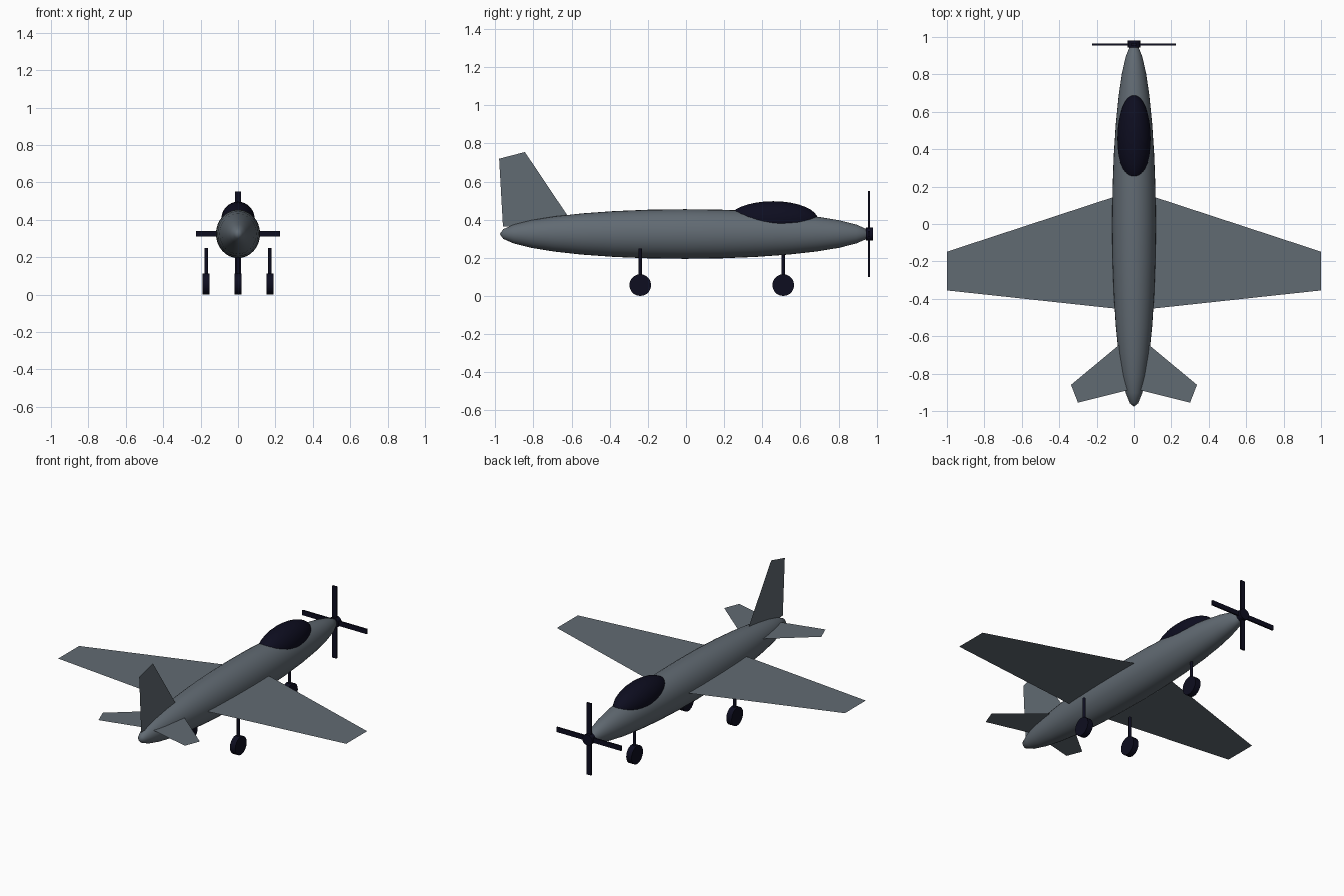
import bpy
import math

if "Cube" in bpy.data.objects:
    bpy.data.objects.remove(bpy.data.objects["Cube"])


def material(name, rgb):
    m = bpy.data.materials.new(name)
    m.diffuse_color = (*rgb, 1)
    m.use_nodes = True
    m.node_tree.nodes["Principled BSDF"].inputs["Base Color"].default_value = m.diffuse_color
    return m


GREY = material("slate grey", (0.12, 0.145, 0.17))
NAVY = material("dark navy", (0.004, 0.004, 0.014))


def finish(name, mat, smooth=None):
    ob = bpy.context.object
    ob.name = name
    ob.data.materials.append(mat)
    bpy.ops.object.transform_apply(location=False, rotation=True, scale=True)
    if smooth:
        bpy.ops.object.shade_smooth_by_angle(angle=math.radians(smooth))
    return ob


def ellipsoid(name, loc, radii, mat, segments=32, rings=16):
    # Poles lie along the length (y) of the plane
    bpy.ops.mesh.primitive_uv_sphere_add(segments=segments, ring_count=rings, radius=1,
                                         location=loc, rotation=(math.pi / 2, 0, 0))
    bpy.context.object.scale = (radii[0], radii[2], radii[1])
    return finish(name, mat, 80)


def box(name, loc, size, mat):
    bpy.ops.mesh.primitive_cube_add(size=1, location=loc)
    bpy.context.object.scale = size
    return finish(name, mat)


def cylinder(name, loc, radius, depth, rot, mat, sides=20):
    bpy.ops.mesh.primitive_cylinder_add(vertices=sides, radius=radius, depth=depth,
                                        location=loc, rotation=rot)
    return finish(name, mat, 40)


def sheet(name, points, mat):
    # Thin flying surface made of one flat face
    me = bpy.data.meshes.new(name)
    me.from_pydata(points, [], [list(range(len(points)))])
    me.materials.append(mat)
    ob = bpy.data.objects.new(name, me)
    bpy.context.collection.objects.link(ob)
    return ob


# Body and canopy
ellipsoid("fuselage", (0, -0.005, 0.325), (0.118, 0.972, 0.13), GREY)
ellipsoid("canopy", (0, 0.457, 0.40), (0.09, 0.235, 0.097), NAVY)

# Wings and tailplanes, given as (x, y) outlines for one side
wing = [(0, -0.463), (1, -0.355), (1, -0.148), (0, 0.18)]
tailplane = [(0, -0.88), (0.30, -0.955), (0.337, -0.86), (0, -0.58)]
for label, z, outline in (("wing", 0.33, wing), ("tailplane", 0.36, tailplane)):
    for side, s in (("right", 1), ("left", -1)):
        # Reversed order keeps the mirrored face pointing up
        sheet(f"{side}_{label}", [(s * x, y, z) for x, y in outline[::s]], GREY)

# Upright fin, given as (y, z)
fin = [(-0.96, 0.365), (-0.58, 0.36), (-0.845, 0.755), (-0.98, 0.72)]
sheet("fin", [(0, y, z) for y, z in fin], GREY)

# Propeller
cylinder("propeller_hub", (0, 0.962, 0.325), 0.034, 0.036, (math.pi / 2, 0, 0), NAVY, 16)
box("propeller_blade_wide", (0, 0.96, 0.325), (0.45, 0.01, 0.03), NAVY)
box("propeller_blade_tall", (0, 0.96, 0.325), (0.03, 0.01, 0.45), NAVY)

# Landing gear
for label, x, y in (("nose", 0, 0.51), ("right", 0.17, -0.24), ("left", -0.17, -0.24)):
    cylinder(f"{label}_wheel", (x, y, 0.057), 0.057, 0.037, (0, math.pi / 2, 0), NAVY)
    cylinder(f"{label}_strut", (x, y, 0.153), 0.009, 0.19, (0, 0, 0), NAVY, 12)
